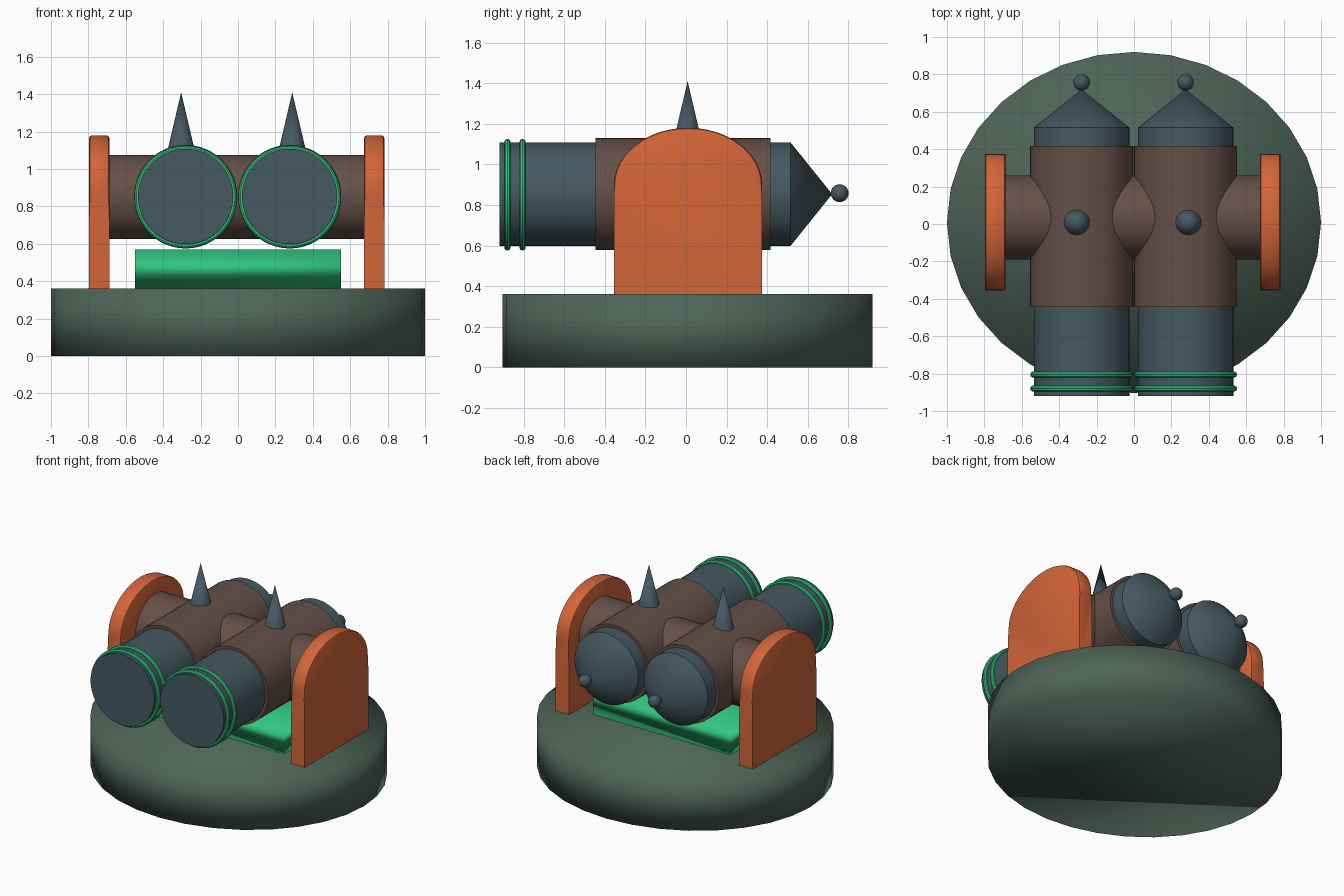
import bpy, bmesh
from math import pi, sin, cos, radians

if "Cube" in bpy.data.objects:
    bpy.data.objects.remove(bpy.data.objects["Cube"])


def material(name, rgb):
    m = bpy.data.materials.new(name)
    m.diffuse_color = (*rgb, 1)
    m.use_nodes = True
    m.node_tree.nodes["Principled BSDF"].inputs["Base Color"].default_value = m.diffuse_color
    return m


GREY_GREEN = material("grey_green", (0.075, 0.13, 0.1))
STEEL = material("steel", (0.06, 0.1, 0.12))
BROWN = material("brown", (0.13, 0.08, 0.065))
ORANGE = material("orange", (0.65, 0.13, 0.04))
GREEN = material("green", (0.03, 0.56, 0.21))

ROT = {'x': (0, pi / 2, 0), 'y': (-pi / 2, 0, 0), 'z': (0, 0, 0)}


def finish(name, mat, all_smooth=False):
    ob = bpy.context.object
    ob.name = name
    ob.data.materials.append(mat)
    if all_smooth:
        bpy.ops.object.shade_smooth()
    else:
        bpy.ops.object.shade_smooth_by_angle(angle=radians(30))
    return ob


def lathe(name, mat, profile, loc, axis, n=48):
    """Spin (radius, height) points round an axis; open profiles get capped."""
    bm = bmesh.new()
    rings = []
    for r, h in profile:
        if r == 0:
            rings.append([bm.verts.new((0, 0, h))])
        else:
            rings.append([bm.verts.new((r * cos(2 * pi * i / n), r * sin(2 * pi * i / n), h))
                          for i in range(n)])
    for a, b in zip(rings, rings[1:]):
        for i in range(n):
            j = (i + 1) % n
            if len(b) == 1:
                bm.faces.new((a[i], a[j], b[0]))
            else:
                bm.faces.new((a[i], a[j], b[j], b[i]))
    for ring in (rings[0], rings[-1]):
        if len(ring) > 1:
            bm.faces.new(ring)
    bmesh.ops.recalc_face_normals(bm, faces=bm.faces)
    return add_mesh(name, mat, bm, loc, ROT[axis])


def add_mesh(name, mat, bm, loc=(0, 0, 0), rot=(0, 0, 0)):
    me = bpy.data.meshes.new(name)
    bm.to_mesh(me)
    bm.free()
    ob = bpy.data.objects.new(name, me)
    bpy.context.collection.objects.link(ob)
    ob.location, ob.rotation_euler = loc, rot
    bpy.ops.object.select_all(action='DESELECT')
    bpy.context.view_layer.objects.active = ob
    ob.select_set(True)
    return finish(name, mat)


# Oval base slab
bpy.ops.mesh.primitive_cylinder_add(vertices=32, radius=1, depth=0.36, location=(0, 0.008, 0.18))
bpy.context.object.scale = (1, 0.912, 1)
finish("base", GREY_GREEN, True)

# Block under the barrels
bpy.ops.mesh.primitive_cube_add(size=1, location=(0, 0.008, 0.465))
bpy.context.object.scale = (1.1, 0.54, 0.21)
finish("support_block", GREEN, True)

# Cross tube between the side plates
lathe("cross_tube", BROWN, [(0.225, -0.7), (0.225, 0.7)], (-0.005, 0.035, 0.85), 'x')

for side, sx in (("left", -1), ("right", 1)):
    # Round-topped side plate with softened rim
    bm = bmesh.new()
    outline = [(-0.365, 0.36), (0.365, 0.36)]
    outline += [(0.365 * cos(pi * i / 24), 0.9 + 0.28 * sin(pi * i / 24)) for i in range(25)]
    cx = -0.007 + 0.735 * sx
    face = bm.faces.new([bm.verts.new((cx - 0.054, y + 0.01, z)) for y, z in outline])
    ext = bmesh.ops.extrude_face_region(bm, geom=[face])
    bmesh.ops.translate(bm, vec=(0.108, 0, 0),
                        verts=[v for v in ext["geom"] if isinstance(v, bmesh.types.BMVert)])
    bmesh.ops.recalc_face_normals(bm, faces=bm.faces)
    # Soften only the curved rim
    rim = [e for e in bm.edges if abs(e.verts[0].co.x - e.verts[1].co.x) < 1e-5
           and max(v.co.z for v in e.verts) > 0.905]
    bmesh.ops.bevel(bm, geom=rim, offset=0.015, segments=2, profile=0.5, affect='EDGES')
    add_mesh(side + "_side_plate", ORANGE, bm)

    x = 0.278 * sx - 0.002
    # Barrel with conical rear end
    lathe(side + "_barrel", STEEL, [(0.255, -0.92), (0.255, 0.515), (0, 0.72)], (x, 0, 0.853), 'y')
    # Sleeve round the barrel
    lathe(side + "_sleeve", BROWN, [(0.276, -0.445), (0.276, 0.417)], (x, 0, 0.853), 'y')
    # Ball on the rear tip
    bpy.ops.mesh.primitive_uv_sphere_add(segments=20, ring_count=12, radius=0.044,
                                         location=(x, 0.757, 0.858))
    finish(side + "_rear_ball", STEEL)
    # Muzzle rings
    for k, y in enumerate((-0.88, -0.805)):
        bpy.ops.mesh.primitive_torus_add(location=(x, y, 0.85), rotation=ROT['y'],
                                         major_segments=48, minor_segments=10,
                                         major_radius=0.259, minor_radius=0.016)
        finish(f"{side}_muzzle_ring_{k + 1}", GREEN)
    # Spike on top
    lathe(side + "_spike", STEEL, [(0.075, 1.09), (0, 1.41)], (0.297 * sx - 0.007, 0.008, 0), 'z', 32)
